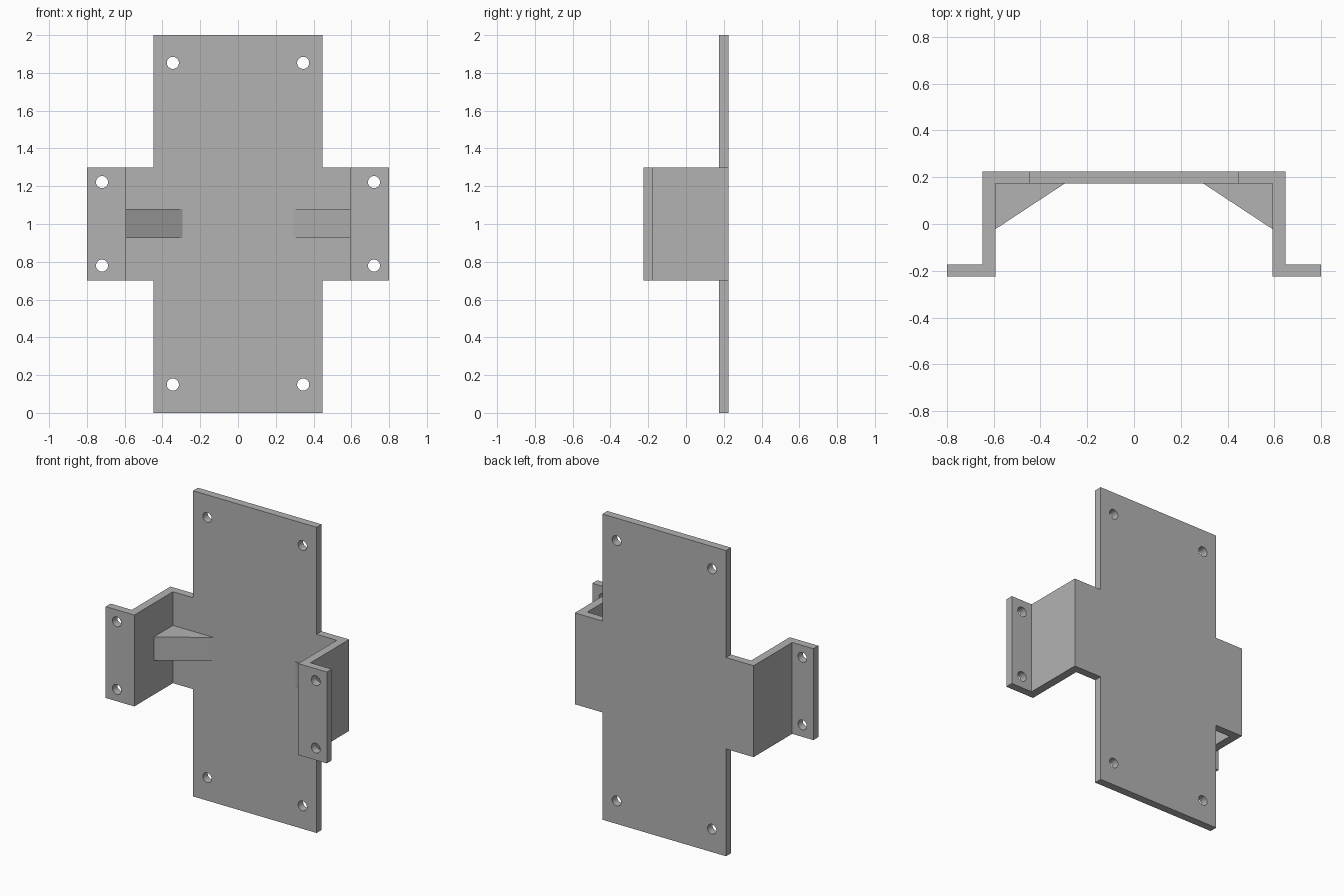
import bpy, bmesh, math
from mathutils import Vector

cube = bpy.data.objects.get("Cube")
if cube:
    bpy.data.objects.remove(cube, do_unlink=True)

grey = bpy.data.materials.new("plain grey")
grey.use_nodes = True
grey.diffuse_color = (0.45, 0.45, 0.45, 1)
grey.node_tree.nodes["Principled BSDF"].inputs["Base Color"].default_value = (0.45, 0.45, 0.45, 1)

# Shared dimensions
BACK, FRONT, THICK = 0.225, -0.225, 0.051
INNER = BACK - THICK            # front surface of the plate
PANEL, WEB_IN, WEB_OUT, EDGE = 0.447, 0.593, 0.647, 0.8
ARM_LOW, ARM_HIGH, HEIGHT = 0.702, 1.3, 2.0
HOLE_R = 0.032


def prism(name, outline, direction):
    """Extrude a flat outline along a direction into a solid."""
    bm = bmesh.new()
    face = bm.faces.new([bm.verts.new(p) for p in outline])
    new = bmesh.ops.extrude_face_region(bm, geom=[face])["geom"]
    bmesh.ops.translate(bm, vec=Vector(direction),
                        verts=[v for v in new if isinstance(v, bmesh.types.BMVert)])
    bmesh.ops.recalc_face_normals(bm, faces=bm.faces)
    mesh = bpy.data.meshes.new(name)
    bm.to_mesh(mesh)
    bm.free()
    mesh.materials.append(grey)
    obj = bpy.data.objects.new(name, mesh)
    bpy.context.collection.objects.link(obj)
    return obj


def drill(obj, x, z, y):
    """Cut a round hole through obj along y."""
    bpy.ops.mesh.primitive_cylinder_add(vertices=32, radius=HOLE_R, depth=0.2,
                                        location=(x, y, z), rotation=(math.pi / 2, 0, 0))
    cutter = bpy.context.object
    cutter.hide_render = True
    cutter.data.materials.append(grey)
    mod = obj.modifiers.new("hole", 'BOOLEAN')
    mod.operation, mod.solver, mod.object = 'DIFFERENCE', 'EXACT', cutter
    bpy.context.view_layer.objects.active = obj
    bpy.ops.object.modifier_apply(modifier=mod.name)
    bpy.data.objects.remove(cutter, do_unlink=True)


# Cross-shaped back plate
right_side = [(PANEL, 0), (PANEL, ARM_LOW), (WEB_OUT, ARM_LOW),
              (WEB_OUT, ARM_HIGH), (PANEL, ARM_HIGH), (PANEL, HEIGHT)]
outline = right_side + [(-x, z) for x, z in reversed(right_side)]
plate = prism("back_plate", [(x, INNER, z) for x, z in outline], (0, THICK, 0))
for x in (-0.345, 0.345):
    for z in (0.15, 1.853):
        drill(plate, x, z, BACK)

for side, s in (("left", 1), ("right", -1)):
    # Side wall with outward mounting flange
    profile = [(WEB_IN, INNER), (WEB_OUT, INNER), (WEB_OUT, FRONT + THICK),
               (EDGE, FRONT + THICK), (EDGE, FRONT), (WEB_IN, FRONT)]
    arm = prism(side + "_mounting_arm", [(s * x, y, ARM_LOW) for x, y in profile],
                (0, 0, ARM_HIGH - ARM_LOW))
    for z in (0.78, 1.222):
        drill(arm, s * 0.72, z, FRONT)

    # Triangular gusset bracing wall to plate
    triangle = [(WEB_IN, INNER), (WEB_IN, -0.022), (0.295, INNER)]
    prism(side + "_gusset", [(s * x, y, 0.926) for x, y in triangle], (0, 0, 0.154))

# Smooth hole walls, sharp edges everywhere else
for obj in bpy.context.collection.objects:
    if obj.type == 'MESH' and obj.name.endswith(("plate", "arm", "gusset")):
        bpy.ops.object.select_all(action='DESELECT')
        obj.select_set(True)
        bpy.context.view_layer.objects.active = obj
        bpy.ops.object.shade_smooth_by_angle(angle=math.radians(30))
